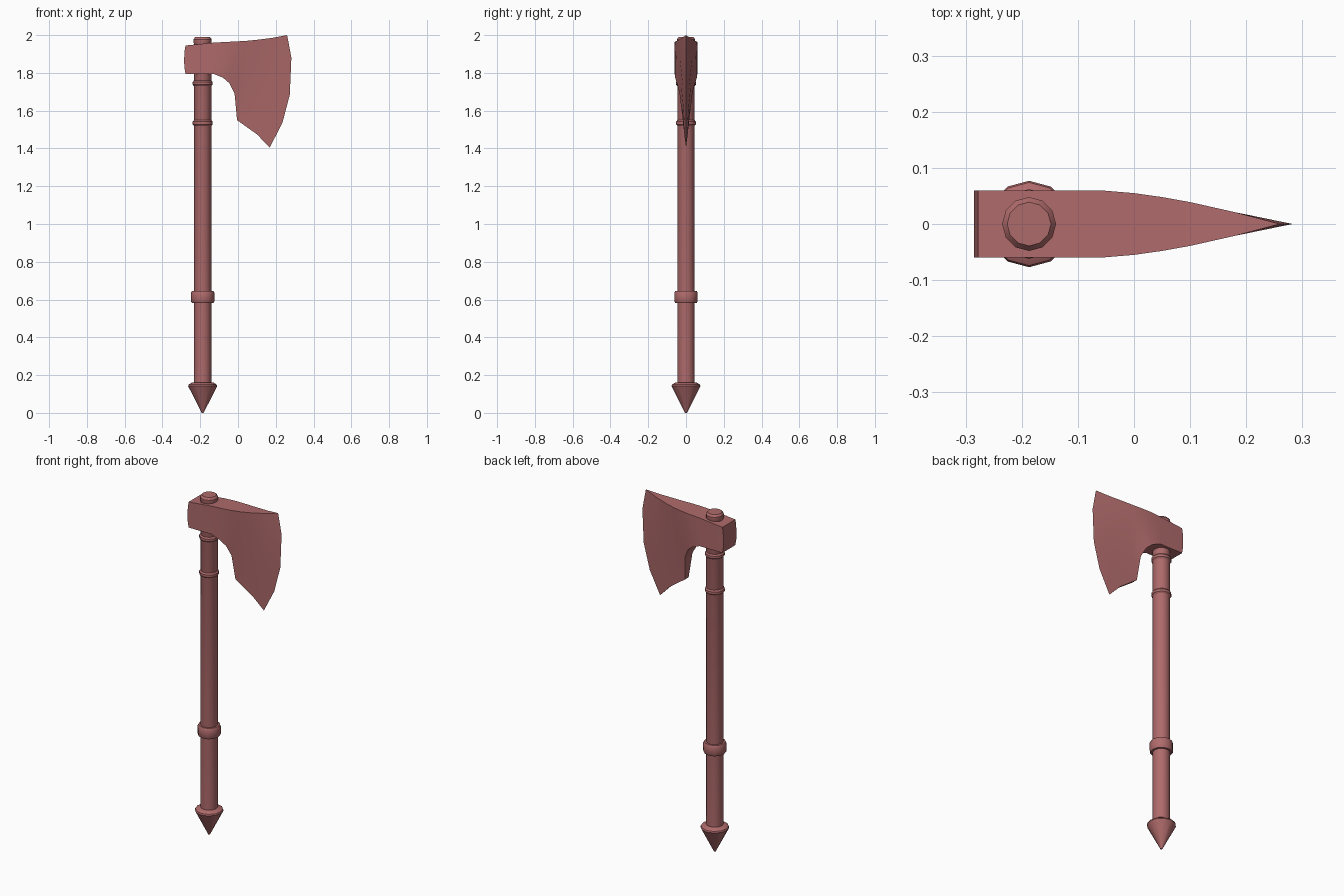
import bpy, bmesh, math

cube = bpy.data.objects.get("Cube")
if cube:
    bpy.data.objects.remove(cube, do_unlink=True)

AXIS_X = -0.187
SIDES = 12

mat = bpy.data.materials.new("dull_red")
mat.use_nodes = True
colour = (0.43, 0.145, 0.147, 1)
mat.diffuse_color = colour
bsdf = next(n for n in mat.node_tree.nodes if n.type == 'BSDF_PRINCIPLED')
bsdf.inputs["Base Color"].default_value = colour


def finish(name, bm, angle):
    bmesh.ops.recalc_face_normals(bm, faces=bm.faces)
    mesh = bpy.data.meshes.new(name)
    bm.to_mesh(mesh)
    bm.free()
    mesh.materials.append(mat)
    ob = bpy.data.objects.new(name, mesh)
    bpy.context.collection.objects.link(ob)
    bpy.ops.object.select_all(action='DESELECT')
    ob.select_set(True)
    bpy.context.view_layer.objects.active = ob
    bpy.ops.object.shade_smooth_by_angle(angle=math.radians(angle))
    return ob


def lathe(name, profile, angle=35):
    """Turn (radius, height) points around the handle axis, capped at both ends."""
    bm = bmesh.new()
    rings = []
    for r, z in profile:
        turns = [2 * math.pi * i / SIDES for i in range(SIDES)]
        rings.append([bm.verts.new((AXIS_X + r * math.cos(a), r * math.sin(a), z))
                      for a in turns])
    for low, high in zip(rings, rings[1:]):
        for i in range(SIDES):
            j = (i + 1) % SIDES
            bm.faces.new((low[i], low[j], high[j], high[i]))
    bm.faces.new(rings[0])
    bm.faces.new(rings[-1])
    return finish(name, bm, angle)


# Shaft with a chamfered top
lathe("handle", [(0.046, 0.14), (0.046, 1.955), (0.048, 1.96), (0.048, 1.978), (0.039, 1.99)])

# Thin raised bands below the head
for label, z in (("lower", 1.535), ("upper", 1.745)):
    lathe(label + "_band", [(0.045, z - 0.016), (0.053, z - 0.007),
                            (0.053, z + 0.007), (0.045, z + 0.016)])

# Grip collar and pointed butt
lathe("grip_collar", [(0.046, 0.582), (0.057, 0.582), (0.062, 0.59),
                      (0.062, 0.636), (0.057, 0.645), (0.046, 0.645)])
lathe("butt_spike", [(0.005, 0), (0.077, 0.142), (0.074, 0.15), (0.055, 0.162), (0.044, 0.162)])

# Head sections, poll to edge: top x, z, half thickness; bottom x, z, half thickness; bulge
sections = [
    (-0.278, 1.945, 0.06, -0.278, 1.795, 0.06, -0.12),
    (-0.13, 1.96, 0.06, -0.13, 1.795, 0.06, 0),
    (-0.06, 1.964, 0.06, -0.08, 1.775, 0.058, 0),
    (0.0, 1.967, 0.055, -0.045, 1.745, 0.047, 0),
    (0.05, 1.97, 0.048, -0.018, 1.69, 0.034, 0.05),
    (0.10, 1.975, 0.039, -0.005, 1.55, 0.017, 0.2),
    (0.18, 1.985, 0.021, 0.10, 1.475, 0.009, 0.6),
    (0.26, 2.0, 0, 0.168, 1.405, 0, 1),
]
rows = [(0, 0), (0.2, 0.041), (0.53, 0.063), (0.78, 0.047), (1, 0)]

bm = bmesh.new()
sheets = {}
for side in (-1, 1):
    sheets[side] = [[bm.verts.new((xt + (xb - xt) * s + bulge * b,
                                   side * (tt + (tb - tt) * s),
                                   zt + (zb - zt) * s))
                     for s, b in rows]
                    for xt, zt, tt, xb, zb, tb, bulge in sections]
    grid = sheets[side]
    for a, c in zip(grid, grid[1:]):
        for j in range(len(rows) - 1):
            bm.faces.new((a[j], a[j + 1], c[j + 1], c[j]))

# Close the top, underside and poll between the two cheeks
front, back = sheets[-1], sheets[1]
for i in range(len(sections) - 1):
    for j in (0, -1):
        bm.faces.new((front[i][j], front[i + 1][j], back[i + 1][j], back[i][j]))
for j in range(len(rows) - 1):
    bm.faces.new((front[0][j], front[0][j + 1], back[0][j + 1], back[0][j]))
bmesh.ops.remove_doubles(bm, verts=bm.verts, dist=0.0005)
finish("axe_head", bm, 35)
